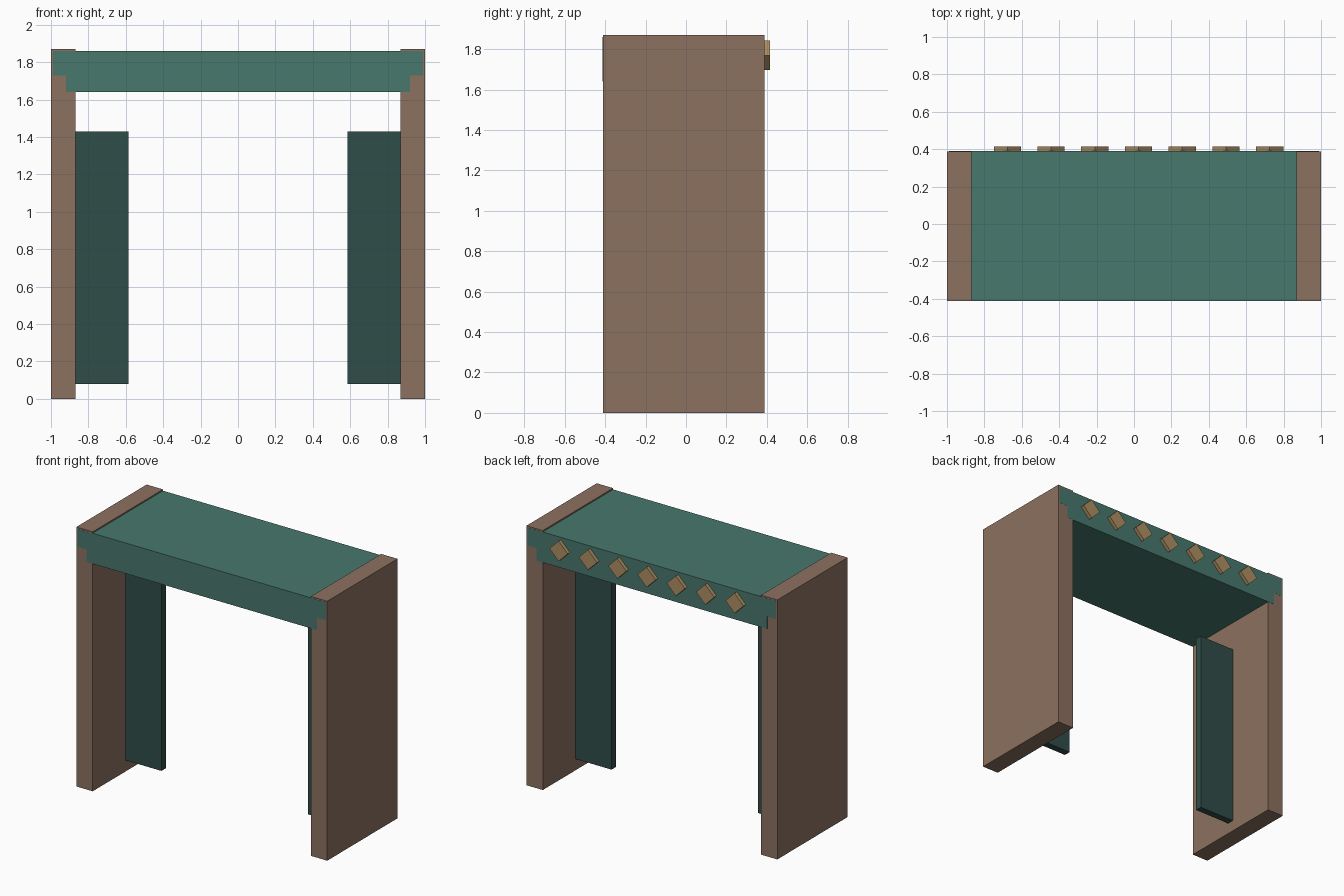
import bpy
import bmesh
import math
from mathutils import Matrix

if "Cube" in bpy.data.objects:
    bpy.data.objects.remove(bpy.data.objects["Cube"])


def material(name, rgb):
    """Flat colour from 0-255 display values, converted to linear."""
    m = bpy.data.materials.new(name)
    lin = [((c / 255 + 0.055) / 1.055) ** 2.4 for c in rgb]
    m.diffuse_color = (*lin, 1)
    m.use_nodes = True
    m.node_tree.nodes["Principled BSDF"].inputs["Base Color"].default_value = m.diffuse_color
    return m


BROWN = material("brown wood", (140, 113, 96))
TEAL = material("teal paint", (72, 120, 109))
DARK = material("dark teal", (48, 77, 73))
TAN = material("tan", (174, 142, 97))


def finish(name, bm, mat):
    bmesh.ops.recalc_face_normals(bm, faces=bm.faces)
    mesh = bpy.data.meshes.new(name)
    bm.to_mesh(mesh)
    bm.free()
    mesh.materials.append(mat)
    obj = bpy.data.objects.new(name, mesh)
    bpy.context.collection.objects.link(obj)
    return obj


def box(name, lo, hi, mat, turn=0.0):
    """Box between two corners, optionally turned about its own y axis."""
    size = [b - a for a, b in zip(lo, hi)]
    mid = [(a + b) / 2 for a, b in zip(lo, hi)]
    bm = bmesh.new()
    bmesh.ops.create_cube(bm, size=1, matrix=Matrix.Translation(mid)
                          @ Matrix.Rotation(turn, 4, 'Y')
                          @ Matrix.Diagonal((*size, 1)))
    return finish(name, bm, mat)


FRONT, BACK = -0.412, 0.388

# Side walls and the thin panels standing off their inner faces
for side, s in (("left", -1), ("right", 1)):
    x0, x1 = sorted((s * 0.87, s * 1.0))
    box(side + "_wall", (x0, FRONT, 0), (x1, BACK, 1.87), BROWN)
    x0, x1 = sorted((s * 0.585, s * 0.87))
    box(side + "_panel", (x0, -0.037, 0.08), (x1, 0.013, 1.43), DARK)

# Top beam with stepped ends, let into the walls
half = [(0.92, 1.64), (0.92, 1.73), (0.99, 1.73), (0.99, 1.86)]
profile = half + [(-x, z) for x, z in reversed(half)]
bm = bmesh.new()
face = bm.faces.new([bm.verts.new((x, FRONT - 0.001, z)) for x, z in profile])
ext = bmesh.ops.extrude_face_region(bm, geom=[face])
moved = [v for v in ext["geom"] if isinstance(v, bmesh.types.BMVert)]
bmesh.ops.translate(bm, verts=moved, vec=(0, BACK - FRONT + 0.002, 0))
finish("top_beam", bm, TEAL)

# Row of diamond studs on the back of the beam
r = 0.0515
for i in range(7):
    x = -0.677 + i * 0.2337
    box(f"diamond_stud_{i + 1}", (x - r, BACK - 0.01, 1.77 - r),
        (x + r, 0.415, 1.77 + r), TAN, math.radians(45))
